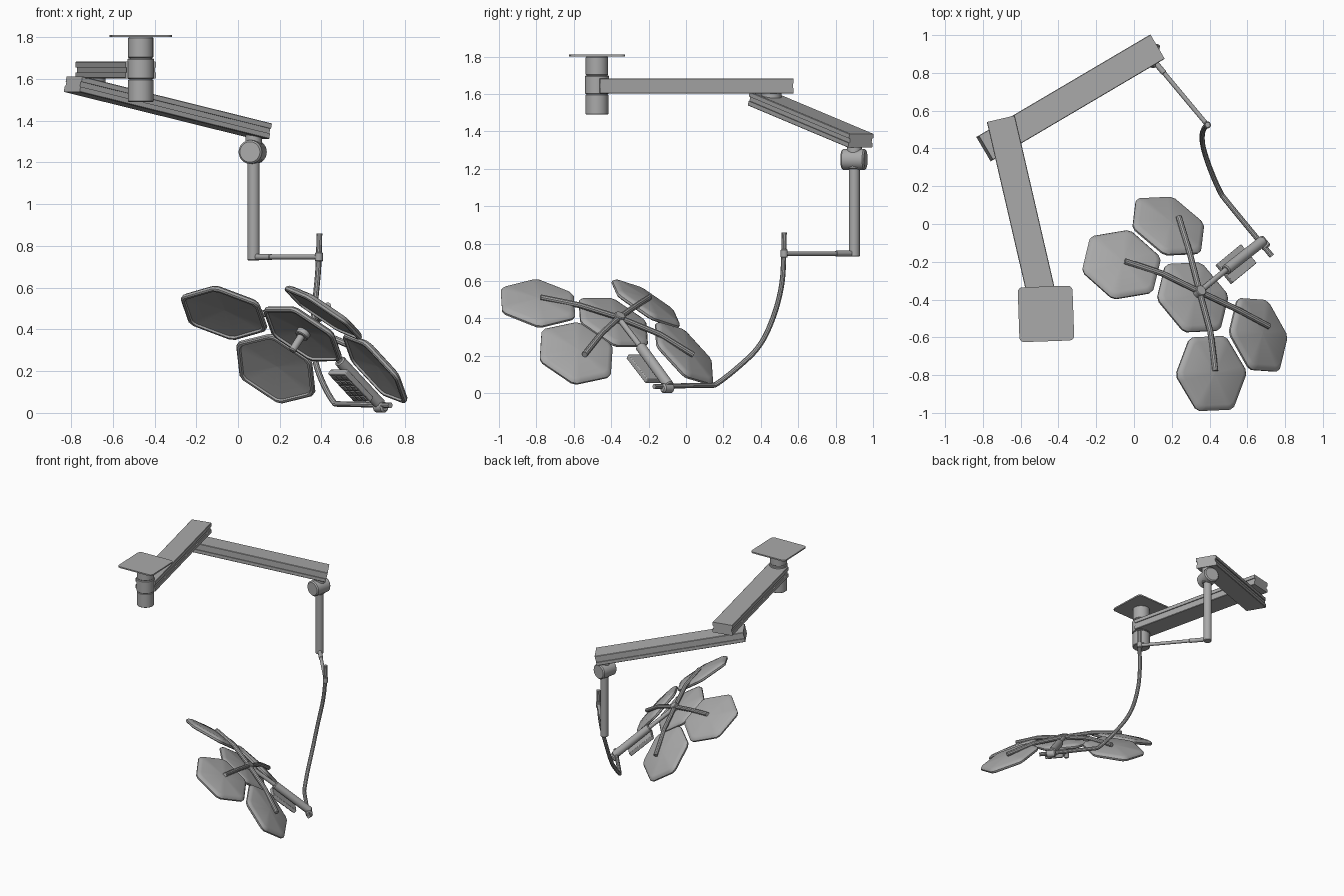
import bpy, bmesh, math
from mathutils import Vector, Matrix

if "Cube" in bpy.data.objects:
    bpy.data.objects.remove(bpy.data.objects["Cube"])

grey = bpy.data.materials.new("grey_metal")
grey.use_nodes = True
grey.diffuse_color = (0.4, 0.4, 0.4, 1)
grey.node_tree.nodes["Principled BSDF"].inputs["Base Color"].default_value = (0.4, 0.4, 0.4, 1)
made = []


def finish(name, bm, matrix=Matrix()):
    bmesh.ops.recalc_face_normals(bm, faces=bm.faces)
    mesh = bpy.data.meshes.new(name)
    bm.to_mesh(mesh)
    bm.free()
    mesh.materials.append(grey)
    obj = bpy.data.objects.new(name, mesh)
    obj.matrix_world = matrix
    bpy.context.collection.objects.link(obj)
    made.append(obj)
    return obj


def frame(origin, x, y, z):
    m = Matrix((x, y, z)).transposed().to_4x4()
    m.translation = origin
    return m


def skin(name, rings, matrix=Matrix()):
    """Bridge equal rings of points and cap both ends."""
    bm = bmesh.new()
    loops = [[bm.verts.new(p) for p in ring] for ring in rings]
    n = len(loops[0])
    for a, b in zip(loops, loops[1:]):
        for i in range(n):
            j = (i + 1) % n
            bm.faces.new((a[i], a[j], b[j], b[i]))
    bm.faces.new(loops[0])
    bm.faces.new(loops[-1])
    return finish(name, bm, matrix)


def rod(name, a, b, radius, edge=0.004, sides=24):
    """Cylinder from a to b with softened rims."""
    a, b = Vector(a), Vector(b)
    length = (b - a).length
    rings = []
    for r, z in ((radius - edge, 0), (radius, edge), (radius, length - edge), (radius - edge, length)):
        rings.append([(r * math.cos(t), r * math.sin(t), z)
                      for t in (math.tau * i / sides for i in range(sides))])
    m = (b - a).to_track_quat("Z", "Y").to_matrix().to_4x4()
    m.translation = a
    return skin(name, rings, m)


def tube(name, points, radius, kind="POLY"):
    """Round tube along a path, turned into a mesh."""
    curve = bpy.data.curves.new(name, "CURVE")
    curve.dimensions = "3D"
    curve.bevel_depth = radius
    curve.bevel_resolution = 3
    curve.use_fill_caps = True
    spline = curve.splines.new(kind)
    spline.points.add(len(points) - 1)
    for p, co in zip(spline.points, points):
        p.co = (*co, 1)
    if kind == "NURBS":
        spline.order_u = 3
        spline.use_endpoint_u = True
        spline.resolution_u = 8
    temp = bpy.data.objects.new(name, curve)
    bpy.context.collection.objects.link(temp)
    mesh = bpy.data.meshes.new_from_object(temp.evaluated_get(bpy.context.evaluated_depsgraph_get()))
    bm = bmesh.new()
    bm.from_mesh(mesh)
    bpy.data.objects.remove(temp)
    bpy.data.curves.remove(curve)
    bpy.data.meshes.remove(mesh)
    return finish(name, bm)


def box(name, size, matrix, bevel=0.0):
    bm = bmesh.new()
    bmesh.ops.create_cube(bm, size=1, matrix=Matrix.Diagonal((*size, 1)))
    obj = finish(name, bm, matrix)
    if bevel:
        mod = obj.modifiers.new("soft_edges", "BEVEL")
        mod.width = bevel
        mod.segments = 2
    return obj


def arm(name, a, b, width, height):
    """Beam with a groove along each side."""
    a, b = Vector(a), Vector(b)
    along = (b - a).normalized()
    side = along.cross(Vector((0, 0, 1))).normalized()
    up = side.cross(along)
    w, h, g, d = width / 2, height / 2, 0.012, 0.007
    half = [(w - 0.003, -h), (w, -h + 0.003), (w, -g), (w - d, -g),
            (w - d, g), (w, g), (w, h - 0.003), (w - 0.003, h)]
    outline = half + [(-x, y) for x, y in reversed(half)]
    length = (b - a).length
    return skin(name, [[(x, y, z) for x, y in outline] for z in (0, length)],
                frame(a, side, up, along))


# Ceiling plate and column
cx, cy = -0.466, -0.476
plate = box("ceiling_plate", (0.29, 0.29, 0.01),
            Matrix.Translation((cx, cy, 1.805)) @ Matrix.Rotation(math.radians(2), 4, "Z"))
bm = bmesh.new()
bm.from_mesh(plate.data)
uprights = [e for e in bm.edges if abs(e.verts[0].co.z - e.verts[1].co.z) > 0.005]
bmesh.ops.bevel(bm, geom=uprights, offset=0.025, segments=4, profile=0.5, affect="EDGES")
bm.to_mesh(plate.data)
bm.free()
for name, low, high, r in (("column_top", 1.7, 1.8, 0.06), ("column_joint", 1.6, 1.698, 0.064),
                           ("column_foot", 1.49, 1.598, 0.061), ("column_core", 1.5, 1.79, 0.055)):
    rod(name, (cx, cy, low), (cx, cy, high), r, sides=32)

# Ceiling arms and elbow
arm("first_arm", (cx, cy, 1.643), (-0.705, 0.557, 1.643), 0.152, 0.08)
rod("elbow", (-0.69, 0.455, 1.54), (-0.69, 0.455, 1.615), 0.055)
arm("second_arm", (-0.79, 0.4, 1.575), (0.118, 0.935, 1.35), 0.15, 0.076)

# Knuckle and drop tube
rod("knuckle_post", (0.075, 0.9, 1.2), (0.075, 0.9, 1.345), 0.04)
rod("knuckle", (0.057, 0.835, 1.25), (0.084, 0.961, 1.25), 0.057, 0.008, 32)
rod("drop_tube", (0.075, 0.9, 0.73), (0.075, 0.9, 1.22), 0.029)

# Side rod and swept hanger tube
rod("side_rod", (0.075, 0.9, 0.747), (0.388, 0.525, 0.747), 0.012)
rod("side_rod_sleeve", (0.09, 0.882, 0.747), (0.16, 0.798, 0.747), 0.015)
rod("side_rod_clamp", (0.388, 0.525, 0.725), (0.388, 0.525, 0.77), 0.019)
tube("hanger_tube", [(0.39, 0.525, 0.86), (0.388, 0.523, 0.72), (0.375, 0.515, 0.58), (0.358, 0.475, 0.42),
                     (0.365, 0.4, 0.25), (0.41, 0.27, 0.13), (0.46, 0.16, 0.045), (0.475, 0.14, 0.042),
                     (0.56, 0.035, 0.042), (0.73, -0.17, 0.036)], 0.014, "NURBS")

# Lamp frame: u toward the upper edge, v across, n out of the back
u = Vector((-0.595, -0.49, 0.638)).normalized()
v = Vector((-0.637, 0.77, 0))
v = (v - u * v.dot(u)).normalized()
n = v.cross(u)
if n.z < 0:
    n = -n
centre = Vector((0.315, -0.385, 0.385))


def at(a, b, c):
    return centre + u * a + v * b + n * c


# Rounded hexagon lamp heads with a low cone back and recessed face
def head(name, origin, tilt):
    corners = []
    for k in range(6):
        mid = math.radians(30 + 60 * k)
        for off, r in ((-9, 0.955), (-4, 0.99), (4, 0.99), (9, 0.955)):
            t = mid + math.radians(off)
            corners.append((r * math.cos(t), r * math.sin(t)))
    profile = [(0.002, 0.026), (0.19, 0.014), (0.21, 0.007), (0.221, -0.005), (0.219, -0.017),
               (0.212, -0.022), (0.2, -0.022), (0.196, -0.012), (0.002, 0.006)]
    rings = [[(r * x, r * y, z) for x, y in corners] for r, z in profile]
    m = tilt @ frame(Vector(), u, v, n)
    m.translation = origin
    return skin(name, rings, m)


head("centre_head", centre, Matrix())
for a, row in ((0.205, "upper"), (-0.215, "lower")):
    for side, label in ((1, "right"), (-1, "left")):
        out = (u * a + v * 0.376 * side).normalized()
        head(f"{row}_{label}_head", at(a, 0.376 * side, -0.038),
             Matrix.Rotation(math.radians(17), 4, n.cross(out)))
        # Bent strut from the hub to the back of this head
        tip = a if a > 0 else -0.275
        tube(f"{row}_{label}_strut", [at(-0.02, 0, 0.042), at(tip * 0.5 - 0.01, 0.2 * side, 0.035),
                                      at(tip, 0.376 * side, -0.004)], 0.016)

# Hub, carrying handle and pivot
rod("hub", at(-0.02, 0, 0.015), at(-0.02, 0, 0.062), 0.03)
rod("hub_rod", at(-0.3, 0, 0.038), at(-0.02, 0, 0.038), 0.015)
rod("carrier", at(-0.585, -0.006, 0.034), at(-0.255, 0, 0.038), 0.028, 0.006)
pivot = Vector((0.683, -0.1, 0.027))
swing = Vector((0.26, -0.31, 0)).normalized() * 0.035
rod("pivot", pivot - swing, pivot + swing, 0.025, 0.008)

# Control panel with a grid of keys
box("control_panel", (0.21, 0.13, 0.028), frame(at(-0.38, -0.01, -0.015), u, v, n), 0.004)
for i in range(5):
    for j in range(3):
        box("panel_key", (0.026, 0.026, 0.006),
            frame(at(-0.456 + 0.038 * i, -0.048 + 0.038 * j, -0.031), u, v, n))

# Grip under the centre head
rod("grip_collar", at(0, 0, -0.025), at(0, 0, 0.01), 0.034)
rod("grip", at(0, 0, -0.115), at(0, 0, -0.02), 0.018, 0.006)

# Smooth round parts, keep corners sharp
bpy.ops.object.select_all(action="DESELECT")
for obj in made:
    obj.select_set(True)
bpy.context.view_layer.objects.active = made[0]
bpy.ops.object.shade_smooth_by_angle(angle=math.radians(35))
